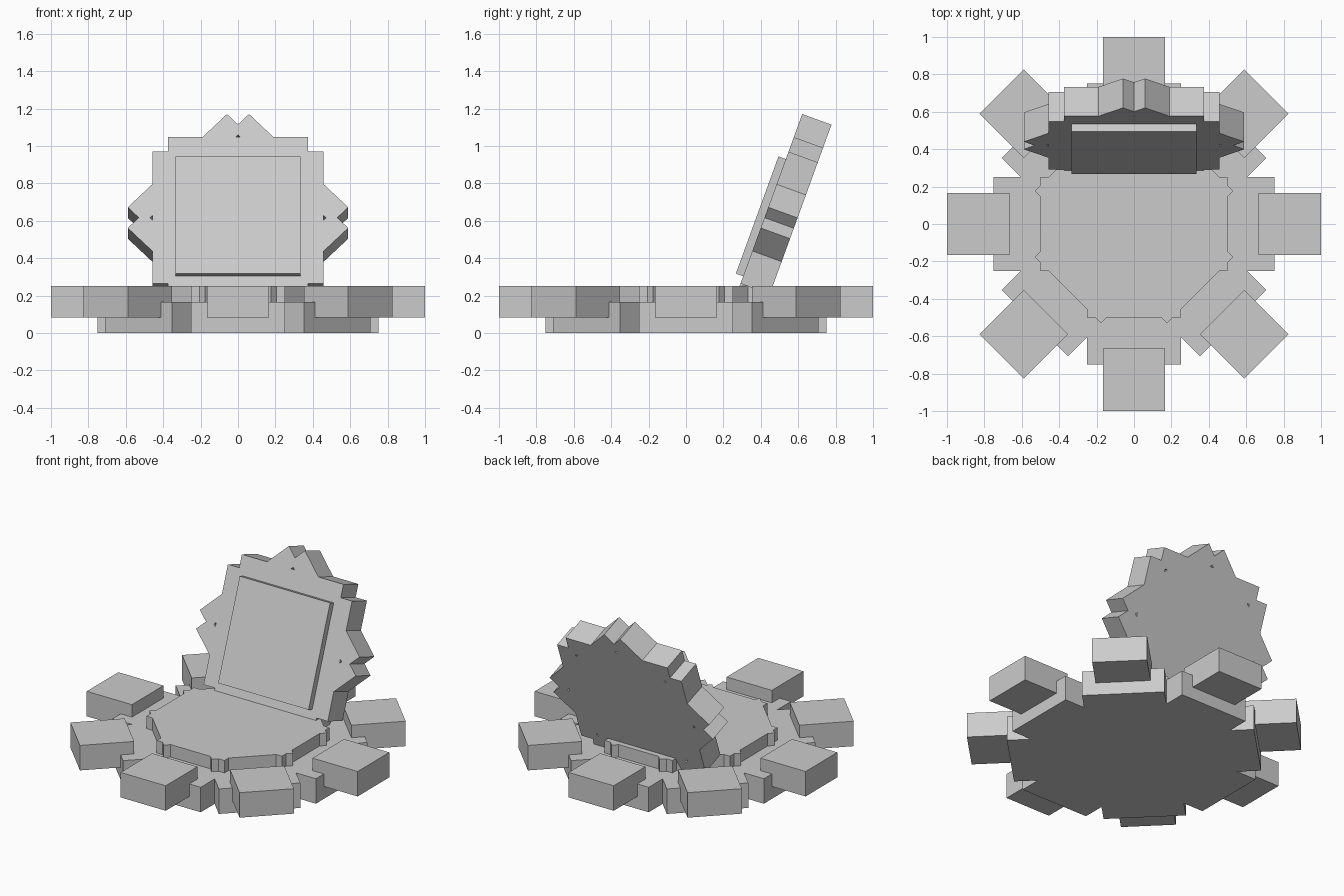
import bpy, bmesh, math
from mathutils import Matrix, Vector

if "Cube" in bpy.data.objects:
    bpy.data.objects.remove(bpy.data.objects["Cube"])

grey = bpy.data.materials.new("light_grey")
grey.diffuse_color = (0.6, 0.6, 0.6, 1)
grey.use_nodes = True
grey.node_tree.nodes["Principled BSDF"].inputs["Base Color"].default_value = grey.diffuse_color


def add_box(bm, size, centre, angle=0.0):
    """Box at centre, then turned about the z axis."""
    m = (Matrix.Rotation(angle, 4, 'Z') @ Matrix.Translation(centre)
         @ Matrix.Diagonal((*size, 1)))
    bmesh.ops.create_cube(bm, size=1, matrix=m)


def finish(name, bm, matrix=Matrix.Identity(4)):
    mesh = bpy.data.meshes.new(name)
    bm.to_mesh(mesh)
    bm.free()
    mesh.materials.append(grey)
    ob = bpy.data.objects.new(name, mesh)
    ob.matrix_world = matrix
    bpy.context.collection.objects.link(ob)
    return ob


def crossed_plates(name, length, width, z0, z1):
    """Star made of four plates crossed every 45 degrees."""
    bm = bmesh.new()
    for i in range(4):
        add_box(bm, (length, width, z1 - z0), (0, 0, (z0 + z1) / 2), i * math.pi / 4)
    return finish(name, bm)


T = 1 / 6  # common slab thickness

# Base: wide lower star and smaller raised star
crossed_plates("lower_base", 1.5, 0.5, 0, T)
crossed_plates("upper_base", 1.0, 0.5, T / 2, 0.25)

# Ring of eight outer blocks
for i in range(8):
    bm = bmesh.new()
    add_box(bm, (2 * T, 2 * T, T), (5 * T, 0, 1.0 * T), i * math.pi / 4)
    finish(f"outer_block_{i + 1}", bm)

# Leaning lid: local z is its front normal, local y runs up the lid
tilt = math.radians(20)
lid_matrix = Matrix.Translation((0, 0.498, 0.588)) @ Matrix.Rotation(math.pi / 2 - tilt, 4, 'X')

# Lid rim: eight bars, leaving a tiny gap beside each one
bm = bmesh.new()
for i in range(8):
    add_box(bm, (0.125, 0.75, T), (0.3958, 0, 0), i * math.pi / 4)
finish("lid_rim", bm, lid_matrix)

# Lid core: octagonal filling
bm = bmesh.new()
bmesh.ops.create_cone(bm, cap_ends=True, segments=8, radius1=0.43, radius2=0.43, depth=T,
                      matrix=Matrix.Rotation(math.pi / 8, 4, 'Z'))
finish("lid_core", bm, lid_matrix)

# Square screen panel on the lid front
bm = bmesh.new()
add_box(bm, (4 * T, 4 * T, 0.0417), (0, 0, T / 2 + 0.0208))
finish("lid_panel", bm, lid_matrix)
